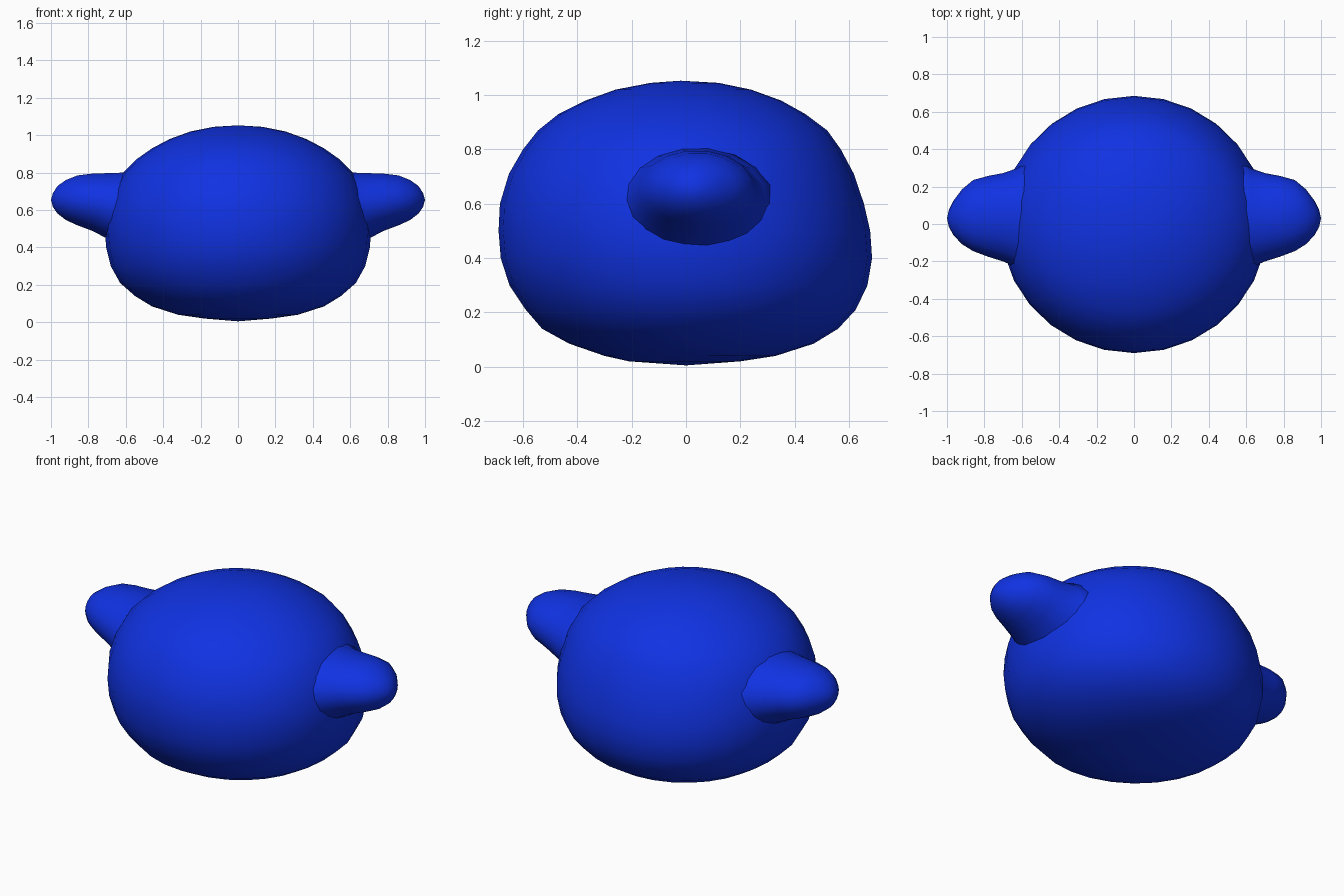
import bpy, bmesh, math

if "Cube" in bpy.data.objects:
    bpy.data.objects.remove(bpy.data.objects["Cube"])

blue = bpy.data.materials.new("deep blue")
blue.diffuse_color = (0.005, 0.032, 0.76, 1)
blue.use_nodes = True
blue.node_tree.nodes["Principled BSDF"].inputs["Base Color"].default_value = blue.diffuse_color


def loft(name, rings, start, end, point, sides):
    """Skin a stack of rings and close it with a pole at each end."""
    bm = bmesh.new()
    loops = [[bm.verts.new(point(r, 2 * math.pi * i / sides)) for i in range(sides)]
             for r in rings]
    for a, b in zip(loops, loops[1:]):
        for i in range(sides):
            j = (i + 1) % sides
            bm.faces.new((a[i], a[j], b[j], b[i]))
    for co, loop in ((start, loops[0]), (end, loops[-1])):
        pole = bm.verts.new(co)
        for i in range(sides):
            bm.faces.new((loop[i], loop[(i + 1) % sides], pole))
    bmesh.ops.recalc_face_normals(bm, faces=bm.faces)
    mesh = bpy.data.meshes.new(name)
    bm.to_mesh(mesh)
    bm.free()
    obj = bpy.data.objects.new(name, mesh)
    bpy.context.collection.objects.link(obj)
    mesh.materials.append(blue)
    for p in mesh.polygons:
        p.use_smooth = True
    return obj


# Body: height, front y, back y, half width
body_rings = [
    (0.02, -0.21, 0.20, 0.18), (0.04, -0.30, 0.33, 0.32),
    (0.085, -0.43, 0.47, 0.46), (0.14, -0.53, 0.56, 0.55),
    (0.21, -0.59, 0.625, 0.63), (0.30, -0.65, 0.668, 0.68),
    (0.40, -0.682, 0.685, 0.705), (0.50, -0.69, 0.678, 0.712),
    (0.60, -0.685, 0.655, 0.70), (0.71, -0.652, 0.618, 0.665),
    (0.80, -0.60, 0.57, 0.615), (0.87, -0.545, 0.52, 0.545),
    (0.93, -0.47, 0.44, 0.46), (0.98, -0.37, 0.35, 0.365),
    (1.02, -0.26, 0.24, 0.255), (1.045, -0.13, 0.12, 0.13)]


def body_point(r, t):
    z, front, back, half = r
    return (half * math.cos(t), (front + back) / 2 + (back - front) / 2 * math.sin(t), z)


loft("body", body_rings, (0, 0, 0.005), (0, -0.02, 1.053), body_point, 28)

# Side lobes: x, low y, high y, low z, high z, flaring where they meet the body
lobe_rings = [
    (0.52, -0.29, 0.37, 0.36, 0.82), (0.62, -0.235, 0.30, 0.40, 0.803),
    (0.70, -0.20, 0.272, 0.445, 0.80), (0.78, -0.175, 0.257, 0.487, 0.797),
    (0.86, -0.145, 0.235, 0.517, 0.787), (0.92, -0.108, 0.185, 0.545, 0.762),
    (0.965, -0.06, 0.125, 0.58, 0.73), (0.99, -0.015, 0.075, 0.617, 0.69)]

for side, name in ((1, "right_lobe"), (-1, "left_lobe")):
    def lobe_point(r, t):
        x, y0, y1, z0, z1 = r
        return (side * x, (y0 + y1) / 2 + (y1 - y0) / 2 * math.cos(t),
                (z0 + z1) / 2 + (z1 - z0) / 2 * math.sin(t))
    loft(name, lobe_rings, (side * 0.5, 0.04, 0.6), (side, 0.03, 0.655), lobe_point, 18)
